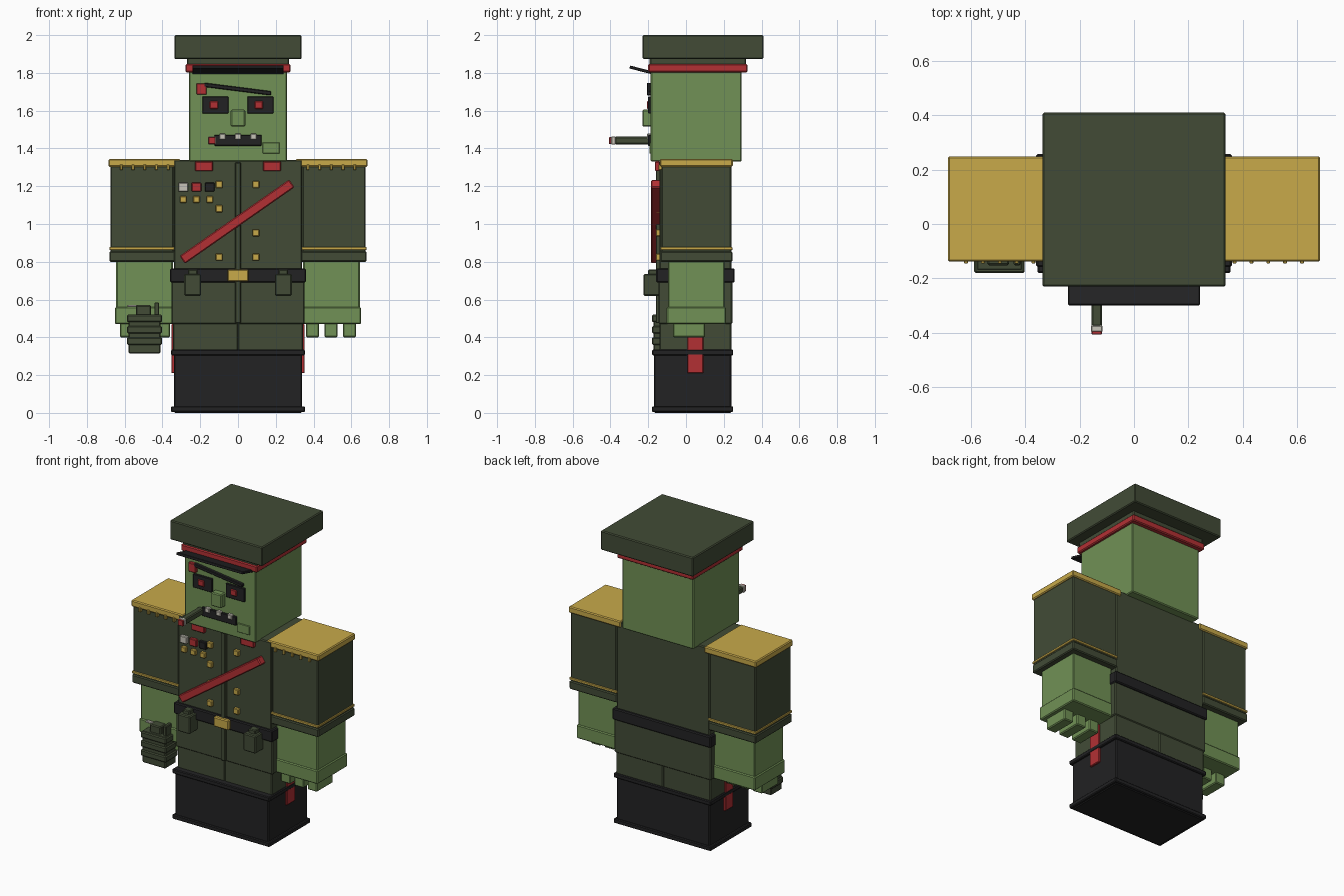
import bpy
import math

if "Cube" in bpy.data.objects:
    bpy.data.objects.remove(bpy.data.objects["Cube"], do_unlink=True)


def material(name, red, green, blue):
    paint = bpy.data.materials.new(name)
    paint.use_nodes = True
    paint.diffuse_color = (red, green, blue, 1)
    shader = paint.node_tree.nodes["Principled BSDF"]
    shader.inputs["Base Color"].default_value = paint.diffuse_color
    return paint


CLOTH = material("olive cloth", red=.054, green=.071, blue=.037)
SKIN = material("green skin", red=.165, green=.285, blue=.092)
RED = material("red", red=.45, green=.03, blue=.034)
GOLD = material("gold", red=.58, green=.4, blue=.068)
BLACK = material("black leather", red=.016, green=.016, blue=.017)
PALE = material("pale grey", red=.57, green=.55, blue=.48)


def across(half):
    """Range centred on zero."""
    return (-half, half)


def around(middle, size):
    """Range of a given size about its middle."""
    return (middle - size / 2, middle + size / 2)


def grow(span, margin):
    """Range widened at both ends."""
    return (span[0] - margin, span[1] + margin)


def block(name, paint, width, depth, height):
    """Lightly bevelled block filling x, y and z ranges."""
    spans = (width, depth, height)
    bpy.ops.mesh.primitive_cube_add(size=1, location=[sum(span) / 2 for span in spans])
    part = bpy.context.object
    part.name = name
    part.scale = [high - low for low, high in spans]
    bpy.ops.object.transform_apply(location=False, rotation=False, scale=True)
    part.data.materials.append(paint)
    bevel = part.modifiers.new("soft edge", "BEVEL")
    bevel.width = min(.006, min(part.dimensions) / 6)
    bevel.segments = 1
    return part


def pair(name, paint, width, depth, height):
    """The same block on the left (+x) and mirrored on the right."""
    block("left_" + name, paint, width, depth, height)
    block("right_" + name, paint, (-width[1], -width[0]), depth, height)


def plate(name, paint, x, z, wide, high, surface, proud=.02):
    """Block standing proud of a front surface and sunk slightly into it."""
    depth = (surface - proud, surface + .005)
    return block(name, paint, around(x, wide), depth, around(z, high))


def strip(name, paint, start, end, thickness, surface, proud):
    """Slanted bar on a front surface between two (x, z) points."""
    run, rise = end[0] - start[0], end[1] - start[1]
    middle_x, middle_z = start[0] + run / 2, start[1] + rise / 2
    bar = plate(name, paint, middle_x, middle_z, math.hypot(run, rise), thickness, surface, proud)
    bar.rotation_euler.y = -math.atan2(rise, run)


# Shared outlines that neighbouring parts are fitted to
body_width, body_depth = across(.34), (-.14, .24)
boot_depth = (-.17, .24)
sleeve_width, sleeve_depth = (.34, .675), (-.13, .24)
arm_width, arm_depth = (.345, .645), (-.095, .205)
head_width, head_depth = across(.26), (-.187, .295)
chest, face = body_depth[0], head_depth[0]

# Boots and legs
block("boots", BLACK, body_width, boot_depth, height=(0, .33))
for name, middle in (("boot_sole", .02), ("boot_rim", .32)):
    block(name, BLACK, grow(body_width, .015), grow(boot_depth, .01), around(middle, .03))
pair("leg", CLOTH, width=(0, .345), depth=body_depth, height=(.32, .48))
pair("leg_stripe", RED, width=(.33, .353), depth=around(.05, .085), height=(.21, .47))

# Coat, belt and pouches
block("coat_skirt", CLOTH, grow(body_width, .013), grow(body_depth, .005), height=(.47, .7))
block("torso", CLOTH, body_width, body_depth, height=(.69, 1.34))
plate("coat_placket", CLOTH, x=0, z=.9, wide=.032, high=.85, surface=chest)
belt_height = (.69, .765)
block("belt", BLACK, grow(body_width, .02), grow(body_depth, .018), belt_height)
block("belt_buckle", GOLD, across(.055), (-.18, chest), grow(belt_height, -.005))
pair("pouch", CLOTH, width=around(.24, .09), depth=(-.225, chest), height=(.62, .735))
pair("pouch_loop", CLOTH, width=around(.24, .05), depth=(-.2, chest), height=(.73, .76))

# Two rows of coat buttons
for row in range(4):
    for side in (-.1, .095):
        plate("coat_button", GOLD, side, .825 + row * .128, wide=.038, high=.038, surface=chest)

# Collar tabs, medals and sash
pair("collar_tab", RED, width=around(.18, .095), depth=(-.165, chest), height=(1.28, 1.33))
for column, paint in enumerate((PALE, RED, BLACK)):
    x = column * .07 - .29
    plate("medal_ribbon", paint, x, z=1.195, wide=.052, high=.048, surface=chest)
    plate("medal", GOLD, x, z=1.13, wide=.036, high=.036, surface=chest)
strip("sash", RED, (-.295, .81), (.285, 1.215), thickness=.05, surface=chest, proud=.045)

# Arms
cuff_width, cuff_depth = grow(sleeve_width, .006), grow(sleeve_depth, .006)
pair("sleeve", CLOTH, sleeve_width, sleeve_depth, height=(.84, 1.31))
pair("sleeve_trim", GOLD, cuff_width, cuff_depth, height=around(.87, .016))
pair("cuff", CLOTH, cuff_width, cuff_depth, height=(.8, .855))
pair("forearm", SKIN, arm_width, arm_depth, height=(.55, .81))
pair("hand", SKIN, grow(arm_width, .007), grow(arm_depth, .007), height=(.47, .56))
for finger in range(3):
    knuckle = .395 + finger * .098
    pair("finger", SKIN, around(knuckle, .07), depth=(-.07, .1), height=(.4, .48))

# Fringed epaulettes
pair("epaulette", GOLD, width=(.305, .685), depth=grow(sleeve_depth, .008), height=(1.303, 1.345))
for tassel in range(5):
    x = .37 + tassel * .062
    pair("epaulette_fringe", GOLD, around(x, .014), depth=(-.145, -.12), height=(1.285, 1.315))

# Grenade in the right hand
shell_width, shell_depth = around(-.495, .17), (-.172, -.06)
block("grenade_body", CLOTH, shell_width, shell_depth, height=(.315, .522))
for rib in range(3):
    height = around(.38 + rib * .06, .04)
    block("grenade_rib", CLOTH, grow(shell_width, .008), grow(shell_depth, .008), height)
block("grenade_cap", CLOTH, around(-.5, .08), grow(shell_depth, -.02), height=(.51, .57))
block("grenade_lever", CLOTH, around(-.43, .025), grow(shell_depth, -.02), height=(.51, .585))
block("grenade_pin", PALE, around(-.56, .05), around(-.12, .02), around(.566, .012))

# Head and face
block("head", SKIN, head_width, head_depth, height=(1.33, 1.82))
plate("nose", SKIN, x=0, z=1.56, wide=.077, high=.09, surface=face, proud=.043)
for name, x in (("left", .118), ("right", -.12)):
    plate(name + "_eye_socket", BLACK, x, z=1.63, wide=.138, high=.09, surface=face, proud=.013)
    plate(name + "_pupil", RED, x - .008, z=1.63, wide=.045, high=.04, surface=face)
strip("brow", BLACK, (-.18, 1.737), (.175, 1.692), thickness=.022, surface=face, proud=.02)
plate("brow_scar", RED, x=-.193, z=1.715, wide=.055, high=.06, surface=face)
plate("mouth", BLACK, x=0, z=1.443, wide=.25, high=.058, surface=face, proud=.013)
for tooth in (-1, 0, 1):
    plate("tooth", PALE, tooth * .082, z=1.463, wide=.034, high=.032, surface=face)
plate("chin_patch", SKIN, x=.175, z=1.403, wide=.09, high=.058, surface=face, proud=.007)

# Cigar, from the lips to the glowing end
lips = face
for name, paint, size, length in (("cigar", CLOTH, .04, .19),
                                  ("cigar_ash", PALE, .044, .02),
                                  ("cigar_ember", RED, .038, .01)):
    plate(name, paint, x=-.137, z=1.442, wide=size, high=size, surface=lips, proud=length)
    lips -= length

# Cap
block("cap_band", RED, grow(head_width, .018), (-.2, .325), height=(1.803, 1.847))
block("cap_neck", CLOTH, grow(head_width, .01), (-.192, .318), height=(1.84, 1.88))
block("cap_crown", CLOTH, across(.337), (-.23, .41), height=(1.873, 2))
visor = block("cap_visor", BLACK, across(.242), (-.3, -.17), around(1.815, .016))
visor.rotation_euler.x = -.25
